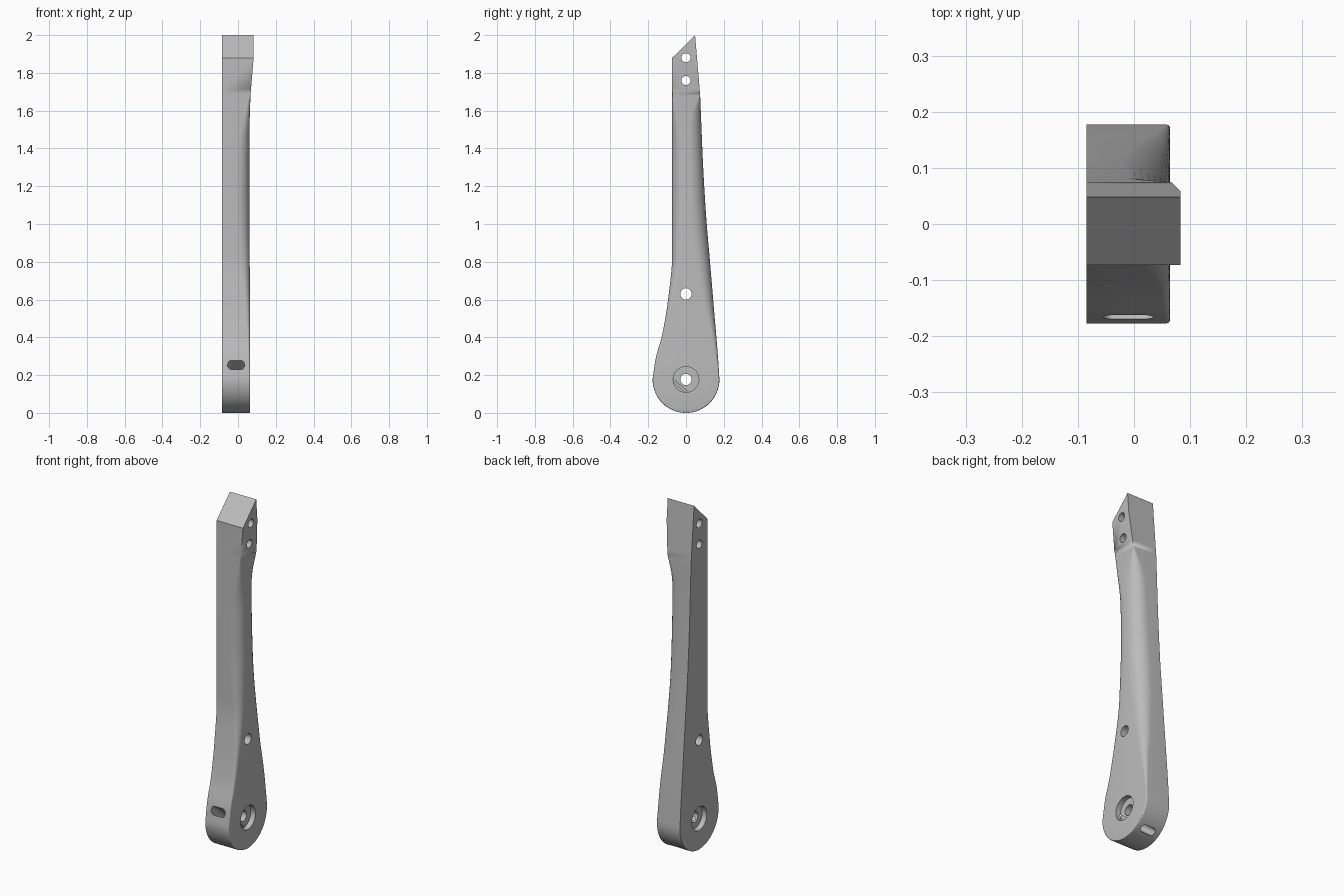
import bpy, bmesh, math
from mathutils import Matrix, Vector

if "Cube" in bpy.data.objects:
    bpy.data.objects.remove(bpy.data.objects["Cube"])

HUB = 0.177      # radius of the round lower end, and height of its centre
BACK_X = -0.085  # flat side of the arm
SEGS = 8

grey = bpy.data.materials.new("grey")
grey.use_nodes = True
colour = (0.5, 0.5, 0.5, 1)
grey.diffuse_color = colour
grey.node_tree.nodes["Principled BSDF"].inputs["Base Color"].default_value = colour


def curve(points):
    """Smooth function of height through the points, without overshoot."""
    zs, vs = zip(*points)
    last = len(zs) - 1
    slope = [(vs[i + 1] - vs[i]) / (zs[i + 1] - zs[i]) for i in range(last)]
    tangent = [slope[0]]
    for a, b in zip(slope, slope[1:]):
        tangent.append(2 * a * b / (a + b) if a * b > 0 else 0)
    tangent.append(slope[-1])

    def value(z):
        z = min(max(z, zs[0]), zs[-1])
        i = max(k for k in range(last) if zs[k] <= z)
        h = zs[i + 1] - zs[i]
        t = (z - zs[i]) / h
        s = t * t * (3 - 2 * t)
        bend = t * (1 - t) * h * ((1 - t) * tangent[i] - t * tangent[i + 1])
        return vs[i] * (1 - s) + vs[i + 1] * s + bend
    return value


# Outline and edge rounding along the height
front = curve([(HUB, -HUB), (.29, -.16), (.41, -.127), (.6, -.095), (.84, -.073), (2.1, -.073)])
back = curve([(HUB, HUB), (.3, .169), (.55, .148), (.8, .127), (1.05, .106),
              (1.32, .09), (1.68, .075)])
side = curve([(0, .064), (.4, .064), (1.2, .06), (1.5, .061), (1.68, .066)])
round_front = curve([(.2, .006), (.5, .02), (.8, .045), (1.2, .066), (1.4, .06),
                     (1.6, .022), (1.72, .0002)])
round_back = curve([(.2, .006), (.4, .025), (.6, .055), (1, .08), (1.4, .08),
                    (1.57, .055), (1.65, .02), (1.69, .0002)])


def section(z):
    if z < HUB:
        half = math.sqrt(max(0, HUB ** 2 - (z - HUB) ** 2))
        yf, yb = -half, half
    else:
        yf, yb = front(z), back(z)
    x = side(z)
    if z > 1.68:  # straight tapered head
        yb = .075 - (z - 1.68) * .084
        x = min(.083, .066 + (z - 1.68) * .085)
    rf = min(round_front(z), .2 * (yb - yf) + .03, .45 * (yb - yf))
    rb = min(round_back(z), .45 * (yb - yf))
    points = [(BACK_X, yf)]
    for cy, r, start in ((yf + rf, rf, -90), (yb - rb, rb, 0)):
        for k in range(SEGS + 1):
            a = math.radians(start + 90 * k / SEGS)
            points.append((x - r + r * math.cos(a), cy + r * math.sin(a)))
    points.append((BACK_X, yb))
    return [(px, py, z) for px, py in points]


# Arm: lofted from the hub to the head
heights = [HUB * (1 - math.cos(math.pi / 2 * k / 16)) for k in range(17)]
heights += [HUB + (1.68 - HUB) * k / 64 for k in range(1, 65)] + [1.69, 1.72, 1.88, 2.04]
bm = bmesh.new()
rings = [[bm.verts.new(p) for p in section(z)] for z in heights]
for low, high in zip(rings, rings[1:]):
    n = len(low)
    for j in range(n):
        k = (j + 1) % n
        bm.faces.new((low[j], low[k], high[k], high[j]))
bmesh.ops.remove_doubles(bm, verts=bm.verts, dist=.0006)

# Slanted top end
everything = bm.verts[:] + bm.edges[:] + bm.faces[:]
cut = bmesh.ops.bisect_plane(bm, geom=everything, plane_co=(0, -.073, 1.88),
                             plane_no=(0, -.12, .121), clear_outer=True)
bmesh.ops.holes_fill(bm, edges=[e for e in bm.edges if e.is_boundary])
bmesh.ops.recalc_face_normals(bm, faces=bm.faces)
mesh = bpy.data.meshes.new("lever_arm")
bm.to_mesh(mesh)
bm.free()
mesh.materials.append(grey)
arm = bpy.data.objects.new("lever_arm", mesh)
bpy.context.collection.objects.link(arm)


def carve(bm):
    """Cut the shape in bm out of the arm."""
    bmesh.ops.recalc_face_normals(bm, faces=bm.faces)
    data = bpy.data.meshes.new("cutter")
    bm.to_mesh(data)
    bm.free()
    data.materials.append(grey)
    cutter = bpy.data.objects.new("cutter", data)
    cutter.hide_render = True
    bpy.context.collection.objects.link(cutter)
    mod = arm.modifiers.new("cut", "BOOLEAN")
    mod.operation = "DIFFERENCE"
    mod.solver = "EXACT"
    mod.object = cutter
    bpy.context.view_layer.objects.active = arm
    bpy.ops.object.modifier_apply(modifier=mod.name)
    bpy.data.objects.remove(cutter)


def bore(z, radius, x=0, depth=.4):
    bm = bmesh.new()
    bmesh.ops.create_cone(bm, cap_ends=True, segments=32, radius1=radius, radius2=radius, depth=depth,
                          matrix=Matrix.Translation((x, 0, z)) @ Matrix.Rotation(math.pi / 2, 4, "Y"))
    carve(bm)


# Cross holes, and a counterbore on each side of the hub
for z, radius in ((HUB, .03), (.63, .03), (1.76, .024), (1.88, .024)):
    bore(z, radius)
bore(HUB, .068, x=.064, depth=.06)
bore(HUB, .068, x=BACK_X, depth=.06)

# Tilted slot below the hub hole
bm = bmesh.new()
start, end = Vector((-.01, -.165, .253)), Vector((-.01, .1, .03))
run = (end - start).normalized()
up = run.cross(Vector((1, 0, 0)))
r = .021
outline = []
for k in range(20):
    a = 2 * math.pi * (k + .5) / 20
    shift = .024 if math.cos(a) > 0 else -.024
    offset = Vector((shift + r * math.cos(a), 0, 0)) + up * r * math.sin(a)
    outline.append(bm.verts.new(start - run * .1 + offset))
face = bm.faces.new(outline)
grown = bmesh.ops.extrude_face_region(bm, geom=[face])["geom"]
bmesh.ops.translate(bm, vec=run * ((end - start).length + .2),
                    verts=[v for v in grown if isinstance(v, bmesh.types.BMVert)])
carve(bm)

# Smooth shading with sharp edges kept
for obj in bpy.context.selected_objects:
    obj.select_set(False)
arm.select_set(True)
bpy.context.view_layer.objects.active = arm
bpy.ops.object.shade_smooth_by_angle(angle=math.radians(30))
